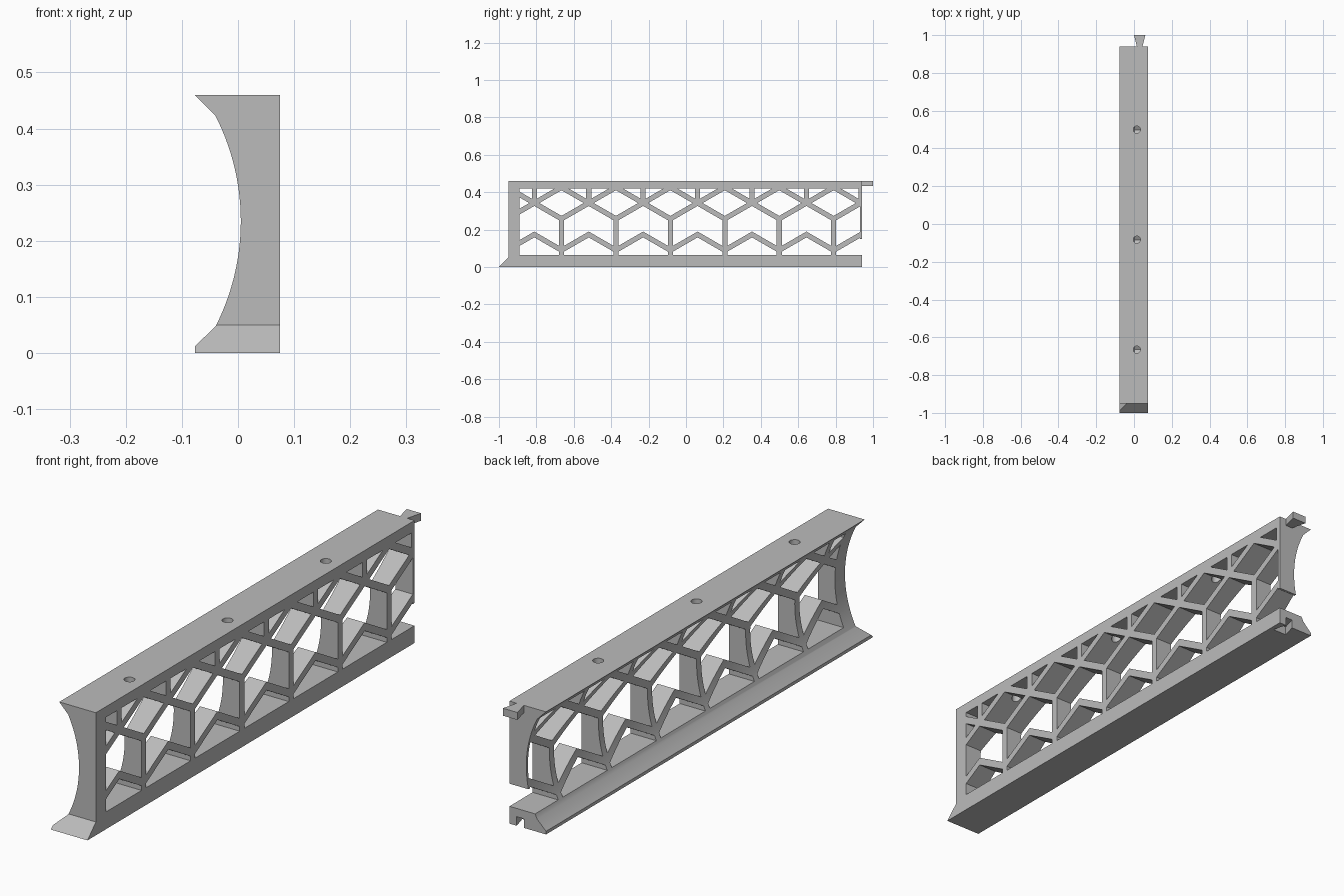
import bpy
import bmesh
from math import sin, cos, radians
from mathutils import Vector

if "Cube" in bpy.data.objects:
    bpy.data.objects.remove(bpy.data.objects["Cube"], do_unlink=True)

grey = bpy.data.materials.new("light_grey")
grey.use_nodes = True
colour = (0.5, 0.5, 0.5, 1)
grey.diffuse_color = colour
grey.node_tree.nodes["Principled BSDF"].inputs["Base Color"].default_value = colour


def add_prism(bm, points, axis, low, high):
    """Extrude a closed outline along one axis; points are the other two axes in order."""
    def place(p, d):
        v = list(p)
        v.insert(axis, d)
        return Vector(v)
    a = [bm.verts.new(place(p, low)) for p in points]
    b = [bm.verts.new(place(p, high)) for p in points]
    n = len(points)
    faces = [bm.faces.new(a), bm.faces.new(b[::-1])]
    for i in range(n):
        j = (i + 1) % n
        faces.append(bm.faces.new((a[j], a[i], b[i], b[j])))
    bmesh.ops.recalc_face_normals(bm, faces=faces)


def make(name, bm):
    mesh = bpy.data.meshes.new(name)
    bm.to_mesh(mesh)
    bm.free()
    mesh.materials.append(grey)
    obj = bpy.data.objects.new(name, mesh)
    bpy.context.scene.collection.objects.link(obj)
    return obj


def prism(name, points, axis, low, high):
    bm = bmesh.new()
    add_prism(bm, points, axis, low, high)
    return make(name, bm)


def rect(a0, a1, b0, b1):
    return [(a0, b0), (a1, b0), (a1, b1), (a0, b1)]


def cut(target, cutter, self_overlap=False):
    """Subtract the cutter, bake the result and remove the cutter."""
    cutter.hide_render = True
    mod = target.modifiers.new("cut", 'BOOLEAN')
    mod.operation = 'DIFFERENCE'
    mod.solver = 'EXACT'
    mod.use_self = self_overlap
    mod.object = cutter
    bpy.context.view_layer.update()
    graph = bpy.context.evaluated_depsgraph_get()
    mesh = bpy.data.meshes.new_from_object(target.evaluated_get(graph))
    target.modifiers.clear()
    target.data = mesh
    bpy.data.objects.remove(cutter, do_unlink=True)


# Rail body: concave profile run along the whole length
END = 0.94
arc = [(-0.408 + 0.413 * cos(radians(t)), 0.235 + 0.413 * sin(radians(t)))
       for t in [-27 + 54 * i / 28 for i in range(29)]]
profile = [(-0.077, 0), (0.075, 0), (0.075, 0.46), (-0.077, 0.46)]
profile += arc[::-1] + [(-0.077, 0.012)]
body = prism("lattice_rail", profile, 1, -1.0, END)

# Sloped foot at the front end
cut(body, prism("front_cut", [(-1.1, -0.1), (-0.95, 0.05), (-0.95, 0.6), (-1.1, 0.6)],
                0, -0.2, 0.2))

# Lattice of struts, kept when the window is cut
PITCH, WIDTH, MITRE = 0.291, 0.027, 0.0077
HALF = PITCH / 2
STAR, APEX, MID, TOP, BASE = 0.342, 0.174, 0.258, 0.426, 0.09
lines = []
for k in range(-1, 8):
    c = -0.811 + PITCH * k
    lines.append(((c, STAR), (c, 0.46)))
    lines.append(((c + HALF, MID), (c + HALF, 0.04)))
    for s in (-1, 1):
        lines.append(((c - s * HALF, MID), (c + s * HALF, TOP)))
        lines.append(((c, APEX), (c + s * HALF, BASE)))

bm = bmesh.new()
for i, (p, q) in enumerate(lines):
    p, q = Vector(p), Vector(q)
    along = (q - p).normalized()
    side = Vector((-along.y, along.x)) * WIDTH / 2
    p, q = p - along * MITRE, q + along * MITRE
    reach = 0.2 + 0.001 * i
    add_prism(bm, [p - side, q - side, q + side, p + side], 0, -reach, reach)
struts = make("struts", bm)

window = prism("window", rect(-0.89, 0.93, 0.065, 0.42), 0, -0.15, 0.15)
cut(window, struts, True)
cut(body, window)

# Opening under the thin end wall
cut(body, prism("end_gap", rect(0.925, 1.1, 0.065, 0.15), 0, -0.2, 0.2))

# Dovetail socket under the back end of the foot
socket = [(0.015, END + 0.01), (0.045, END + 0.01), (0.045, END), (0.06, 0.885),
          (0.0, 0.885), (0.015, END)]
cut(body, prism("socket", socket, 2, -0.1, 0.034))

# Screw holes through the top
for y in (-0.665, -0.083, 0.5):
    bm = bmesh.new()
    ring = [(0.015 + 0.019 * cos(radians(15 * i)), y + 0.019 * sin(radians(15 * i)))
            for i in range(24)]
    add_prism(bm, ring, 2, 0.36, 0.5)
    cut(body, make("screw_hole", bm))

# Dovetail tab at the back of the top
tab = prism("dovetail_tab", [(0.015, END), (0.045, END), (0.06, 1.0), (0.0, 1.0)],
            2, 0.432, 0.46)

# Smooth the concave side and holes, keep real edges sharp
for poly in body.data.polygons:
    poly.use_smooth = True
body.data.set_sharp_from_angle(angle=radians(25))
